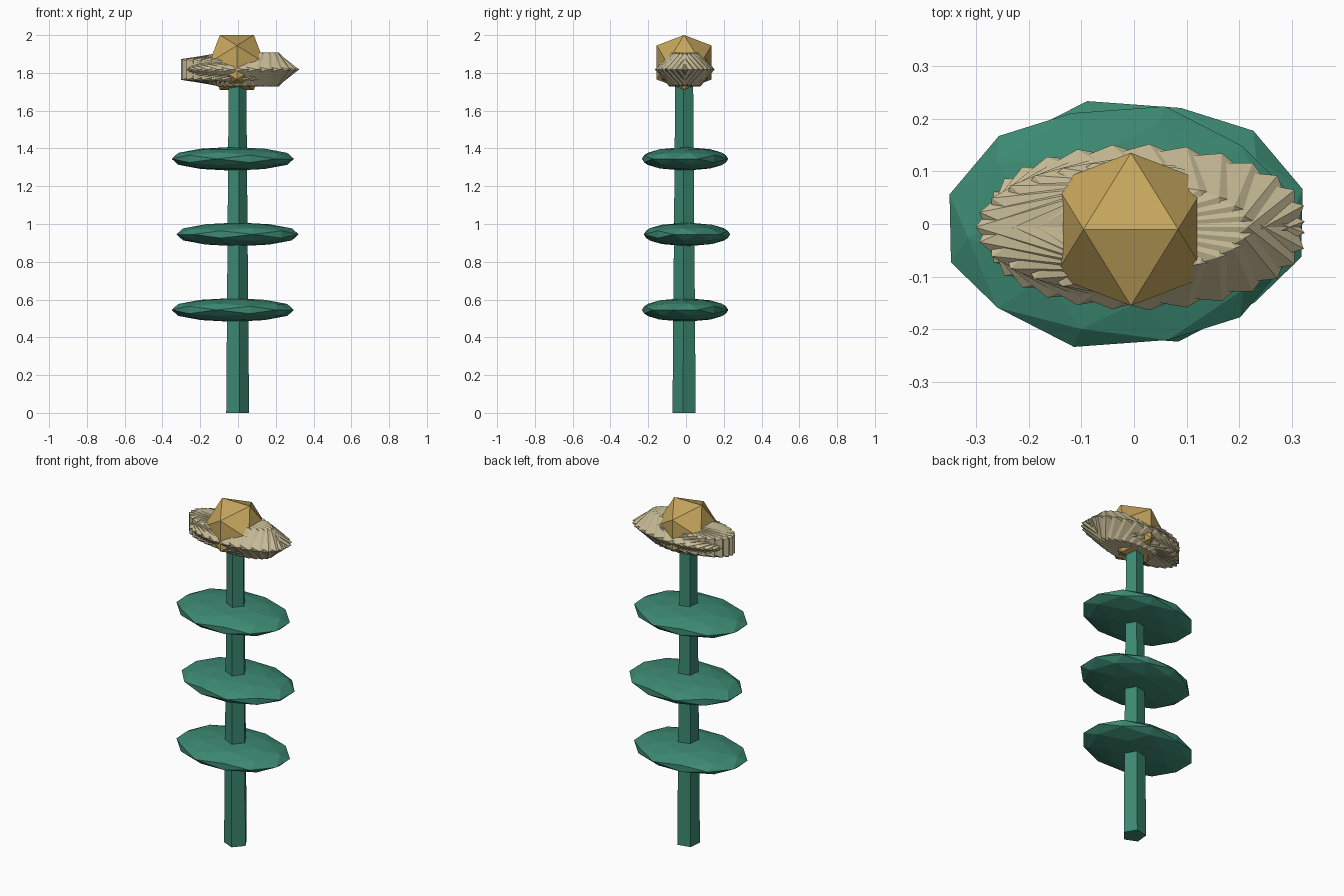
import bpy, bmesh, math
from mathutils import Matrix, Vector

if "Cube" in bpy.data.objects:
    bpy.data.objects.remove(bpy.data.objects["Cube"])


def material(name, rgb):
    m = bpy.data.materials.new(name)
    m.diffuse_color = (*rgb, 1)
    m.use_nodes = True
    m.node_tree.nodes["Principled BSDF"].inputs["Base Color"].default_value = m.diffuse_color
    return m


GREEN = material("leaf_green", (0.045, 0.25, 0.165))
CREAM = material("petal_cream", (0.56, 0.49, 0.30))
GOLD = material("centre_gold", (0.56, 0.38, 0.11))


def finish(bm, name, mat):
    bmesh.ops.recalc_face_normals(bm, faces=bm.faces)
    me = bpy.data.meshes.new(name)
    bm.to_mesh(me)
    bm.free()
    me.materials.append(mat)
    ob = bpy.data.objects.new(name, me)
    bpy.context.collection.objects.link(ob)
    return ob


def add_gem(bm, centre, radii, turn=0.0, detail=1):
    """Icosahedron with an edge on top: turned about z, then stretched."""
    tmp = bmesh.new()
    t = (1 + 5 ** 0.5) / 2
    for a in (-1, 1):
        for b in (-t, t):
            for p in ((a, 0, b), (0, b, a), (b, a, 0)):
                tmp.verts.new(Vector(p).normalized())
    bmesh.ops.convex_hull(tmp, input=tmp.verts)
    if detail > 1:
        bmesh.ops.subdivide_edges(tmp, edges=tmp.edges[:], cuts=1, use_grid_fill=True)
        for v in tmp.verts:
            v.co.normalize()
    tmp.transform(Matrix.Translation(centre) @ Matrix.Diagonal((*radii, 1))
                  @ Matrix.Rotation(turn, 4, 'Z'))
    me = bpy.data.meshes.new("tmp")
    tmp.to_mesh(me)
    tmp.free()
    bm.from_mesh(me)
    bpy.data.meshes.remove(me)


# Five-sided tapering stem
bm = bmesh.new()
bmesh.ops.create_cone(bm, cap_ends=True, segments=5, radius1=0.065, radius2=0.05, depth=1.78)
v0 = max(bm.verts, key=lambda v: v.co.y).co
turn = math.radians(-78) - math.atan2(v0.y, v0.x)
bm.transform(Matrix.Translation((-0.006, -0.008, 0.89)) @ Matrix.Rotation(turn, 4, 'Z'))
finish(bm, "stem", GREEN)

# Three leaf discs, alternately turned
for i, z in enumerate((0.545, 0.945, 1.345)):
    s = 1 if i % 2 else -1
    bm = bmesh.new()
    add_gem(bm, (-0.015 + 0.0125 * s, 0.005 * s, z), (0.335, 0.237, 0.063),
            s * math.radians(15), 2)
    finish(bm, f"leaf_disc_{i + 1}", GREEN)

# Overlapping ring of stretched petals
N = 18
for i in range(N):
    a = 2 * math.pi * i / N
    bm = bmesh.new()
    add_gem(bm, (0.002 + 0.07 * math.cos(a), -0.006 + 0.025 * math.sin(a), 1.818),
            (0.275, 0.135, 0.105), a / 2)
    finish(bm, f"petal_{i + 1}", CREAM)

# Golden flower centre
bm = bmesh.new()
add_gem(bm, (-0.006, -0.01, 1.855), (0.171, 0.171, 0.171))
finish(bm, "flower_centre", GOLD)
